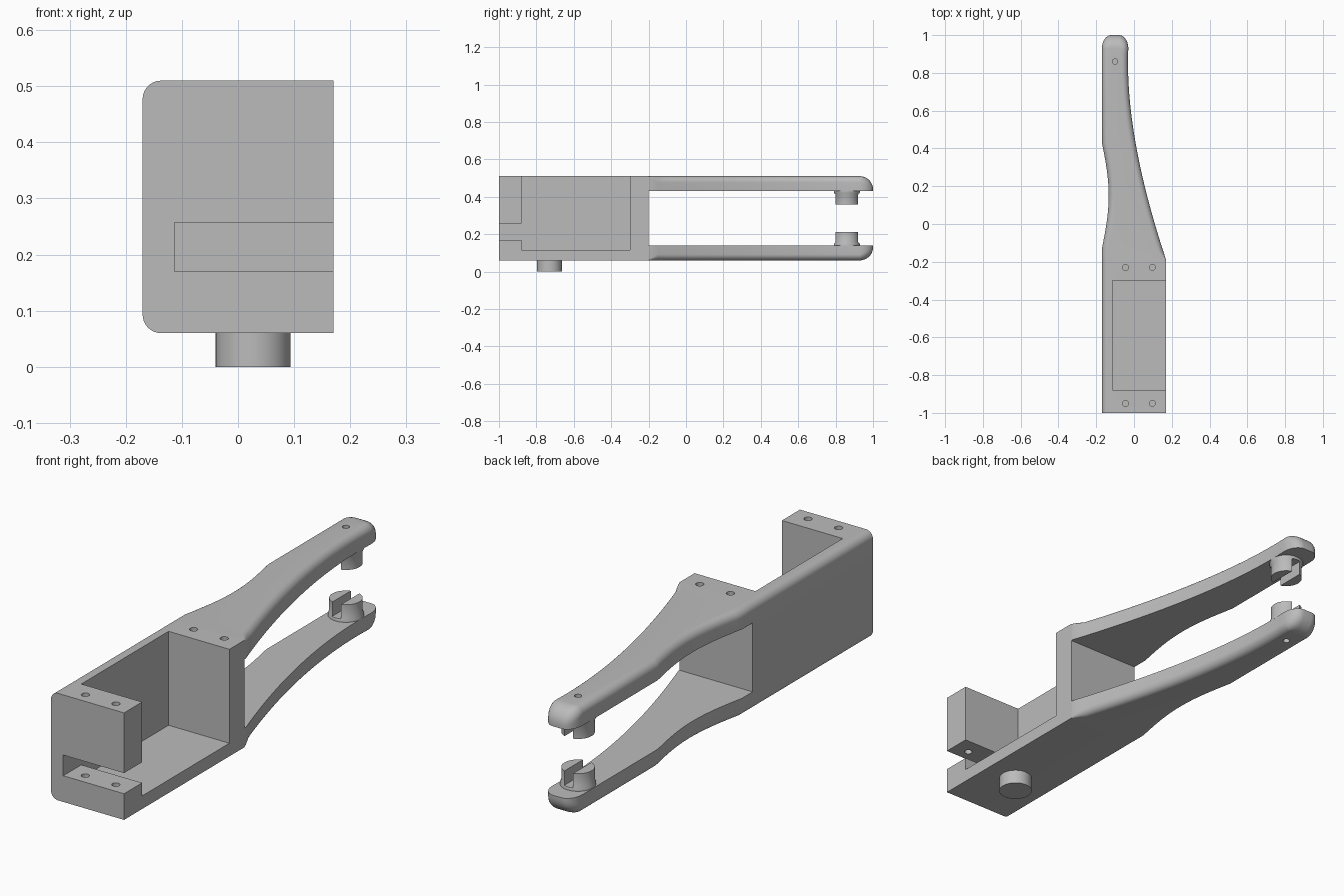
import bpy, bmesh, math
from mathutils import Matrix

old = bpy.data.objects.get("Cube")
if old:
    bpy.data.objects.remove(old, do_unlink=True)

grey = bpy.data.materials.new("plain grey")
grey.use_nodes = True
grey.diffuse_color = (0.5, 0.5, 0.5, 1)
grey.node_tree.nodes["Principled BSDF"].inputs["Base Color"].default_value = (0.5, 0.5, 0.5, 1)

MID = 0.285      # mirror height between the two arms
HALF_H = 0.225   # half height of the body
FILLET = 0.033


def finish(name, bm):
    bmesh.ops.recalc_face_normals(bm, faces=bm.faces)
    mesh = bpy.data.meshes.new(name)
    bm.to_mesh(mesh)
    bm.free()
    mesh.materials.append(grey)
    obj = bpy.data.objects.new(name, mesh)
    bpy.context.collection.objects.link(obj)
    return obj


def loft(name, rings):
    """Skin closed rings of points and cap both ends."""
    bm = bmesh.new()
    loops = [[bm.verts.new(p) for p in ring] for ring in rings]
    for low, high in zip(loops, loops[1:]):
        for i in range(len(low)):
            j = (i + 1) % len(low)
            bm.faces.new((low[i], low[j], high[j], high[i]))
    bm.faces.new(loops[0])
    bm.faces.new(loops[-1])
    bmesh.ops.remove_doubles(bm, verts=bm.verts, dist=1e-5)
    return finish(name, bm)


def box(name, lo, hi):
    bm = bmesh.new()
    size = [b - a for a, b in zip(lo, hi)]
    mid = [(a + b) / 2 for a, b in zip(lo, hi)]
    bmesh.ops.create_cube(bm, size=1, matrix=Matrix.Translation(mid) @ Matrix.Diagonal((*size, 1)))
    return finish(name, bm)


def turned(name, x, y, profile, sides=40):
    """Round part along z from (radius, height) pairs."""
    turns = [math.tau * i / sides for i in range(sides)]
    return loft(name, [[(x + r * math.cos(t), y + r * math.sin(t), z) for t in turns]
                       for r, z in profile])


def cut(obj, cutter):
    cutter.hide_render = True
    mod = obj.modifiers.new("cut", "BOOLEAN")
    mod.object, mod.operation, mod.solver = cutter, "DIFFERENCE", "EXACT"
    bpy.context.view_layer.objects.active = obj
    bpy.ops.object.modifier_apply(modifier=mod.name)
    bpy.data.objects.remove(cutter, do_unlink=True)


def smooth(obj):
    bpy.ops.object.select_all(action="DESELECT")
    obj.select_set(True)
    bpy.context.view_layer.objects.active = obj
    bpy.ops.object.shade_smooth_by_angle(angle=math.radians(30))


# Housing: profile rounded along its closed side, then hollowed
profile = [(0.17, MID - HALF_H), (0.17, MID + HALF_H)]
for side, start in ((1, 90), (-1, 180)):
    for k in range(9):
        a = math.radians(start + 90 * k / 8)
        profile.append((-0.17 + FILLET + FILLET * math.cos(a),
                        MID + side * (HALF_H - FILLET) + FILLET * math.sin(a)))
housing = loft("housing", [[(x, y, z) for x, z in profile] for y in (-1, -0.2)])
cut(housing, box("cavity_cutter", (-0.113, -0.88, 0.115), (0.3, -0.3, 0.7)))
cut(housing, box("slot_cutter", (-0.113, -1.1, 0.17), (0.3, -0.8, 0.257)))
for x in (-0.045, 0.097):
    for y in (-0.95, -0.23):
        cut(housing, turned("screw_hole", x, y, [(0.016, 0.09), (0.016, 0.6)], 20))
smooth(housing)

# Arm outline: (x, y, fillet inset x, fillet inset y, fillet drop)
outline = [(-0.17, -0.2, FILLET, 0, FILLET)]
for k in range(25):
    t = k / 24
    outline.append((-0.17 + 0.036 * math.sin(math.pi * t), -0.13 + 0.56 * t, FILLET, 0, FILLET))
for centre, start in ((-0.12, 180), (-0.08, 90)):
    for k in range(11):
        a = math.radians(start - 9 * k)
        c, s = math.cos(a), math.sin(a)
        outline.append((centre + 0.05 * c, 0.93 + 0.07 * s,
                        -FILLET * c, -0.07 * s, FILLET + 0.037 * s))
for k in range(1, 33):
    t = 1 - k / 32
    u = 1 - t
    x = 0.17 * u * u - 0.1 * t * u - 0.03 * t * t
    y = -0.19 * u * u + 0.94 * t * u + 0.93 * t * t
    r = FILLET * min(1, 0.3 + (y + 0.19) / 0.06)
    outline.append((x, y, -r, 0, r))
outline.append((0.17, -0.2, -0.003, 0, 0.003))

# Two mirrored arms, each with a slotted peg facing inward
for label, side in (("upper", 1), ("lower", -1)):
    rings = [[(x, y, MID + side * (HALF_H - 0.08)) for x, y, *_ in outline]]
    for k in range(9):
        a = math.pi / 2 * k / 8
        inset, drop = 1 - math.cos(a), 1 - math.sin(a)
        rings.append([(x + dx * inset, y + dy * inset, MID + side * (HALF_H - dz * drop))
                      for x, y, dx, dy, dz in outline])
    arm = loft(label + "_arm", rings)
    cut(arm, turned("pin_hole", -0.1, 0.86, [(0.014, -0.1), (0.014, 0.7)], 20))
    smooth(arm)

    root = HALF_H - 0.08
    steps = [(0.069, root + 0.002), (0.069, root - 0.008), (0.064, root - 0.018), (0.064, 0.073)]
    peg = turned(label + "_peg", -0.1, 0.86, [(r, MID + side * h) for r, h in steps])
    ends = sorted((MID, MID + side * (root - 0.012)))
    cut(peg, box("peg_slot", (-0.12, 0.7, ends[0]), (-0.08, 1.0, ends[1])))
    smooth(peg)

# Round stud underneath the housing
smooth(turned("bottom_stud", 0.027, -0.73, [(0.067, 0), (0.067, 0.065)]))
